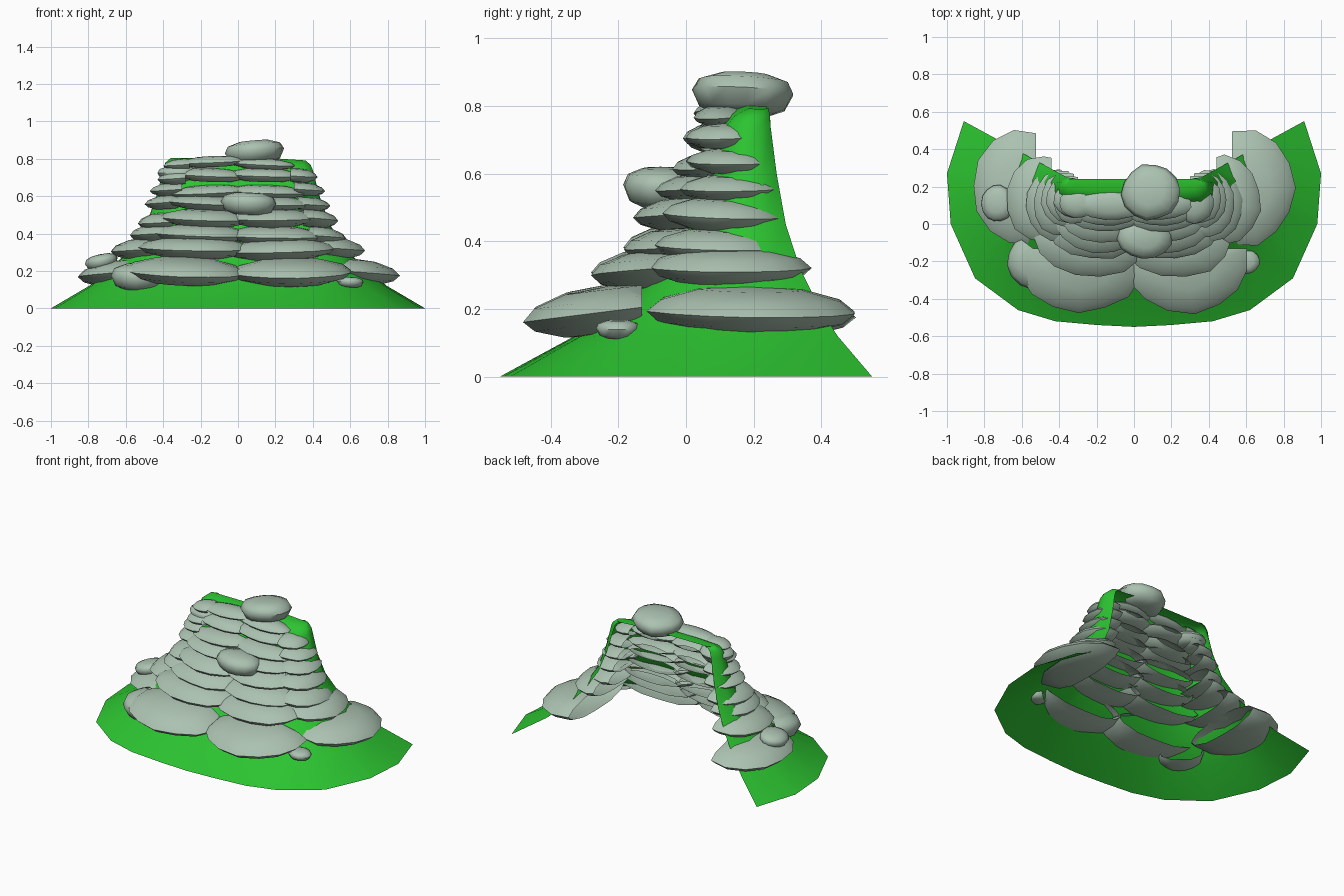
import bpy, bmesh, math, random
from mathutils import Matrix, Vector

if "Cube" in bpy.data.objects:
    bpy.data.objects.remove(bpy.data.objects["Cube"])

random.seed(4)


def paint(name, rgb):
    mat = bpy.data.materials.new(name)
    mat.diffuse_color = (*rgb, 1)
    mat.use_nodes = True
    mat.node_tree.nodes["Principled BSDF"].inputs["Base Color"].default_value = mat.diffuse_color
    return mat


green = paint("grass_green", (.025, .55, .03))
stone = paint("mossy_stone", (.41, .54, .44))


def finish(bm, name, angle, mat):
    me = bpy.data.meshes.new(name)
    bm.to_mesh(me)
    bm.free()
    me.materials.append(mat)
    me.shade_smooth()
    me.set_sharp_from_angle(angle=math.radians(angle))
    ob = bpy.data.objects.new(name, me)
    bpy.context.collection.objects.link(ob)
    return ob


def mirrored(half):
    return [(-x, y) for x, y in half] + [(x, y) for x, y in half[-2::-1]]


# Grassy mound: open-backed shell lofted from a wide foot to a narrow crest
foot = mirrored([(.91, .55), (1, .27), (.98, 0), (.85, -.29), (.62, -.46),
                 (.42, -.52), (.2, -.54), (0, -.55)])
crest = mirrored([(.36, .25), (.40, .22), (.40, .16), (.36, .12), (.28, .11),
                  (.2, .10), (.1, .10), (0, .10)])
levels = [(0, 0), (.12, .34), (.21, .53), (.32, .71), (.45, .85), (.6, .94), (.74, 1)]
bm = bmesh.new()
rings = []
for z, f in levels:
    rings.append([bm.verts.new((a[0] + (b[0] - a[0]) * f, a[1] + (b[1] - a[1]) * f, z))
                  for a, b in zip(foot, crest)])
# rounded crest rolling back to a straight rear edge, drooping at the right end
for z, t, s in [(.78, .2, .97), (.803, .55, .90), (.8, 1, .84)]:
    rings.append([bm.verts.new((x * s, y + (.24 - y) * t, z - .06 * max(0, x - .2)))
                  for x, y in crest])
for r0, r1 in zip(rings, rings[1:]):
    for i in range(len(r0) - 1):
        bm.faces.new((r0[i], r0[i + 1], r1[i + 1], r1[i]))
bm.normal_update()
if sum(f.normal.z * f.calc_area() for f in bm.faces) < 0:
    bmesh.ops.reverse_faces(bm, faces=bm.faces[:])
finish(bm, "grass_mound", 60, green)

SLAB = [(.55, -.44), (.88, -.24), (1, -.02), (.86, .22), (.5, .43)]
BOULDER = [(.5, -.5), (.84, -.34), (1, .05), (.88, .32), (.5, .47)]


def rock(name, loc, size, profile, tilt=(0, 0), cut=None, depth=0, segs=14):
    """Lathed stone; the side buried in the mound can be sliced off."""
    bm = bmesh.new()
    turn = random.uniform(0, 1)
    wob = [random.uniform(.96, 1.03) for _ in range(segs)]
    rows = []
    for r, z in profile:
        rows.append([bm.verts.new((r * wob[i] * math.cos(turn + i * math.tau / segs),
                                   r * wob[i] * math.sin(turn + i * math.tau / segs), z))
                     for i in range(segs)])
    low = bm.verts.new((0, 0, -.5))
    top = bm.verts.new((0, 0, .5))
    for i in range(segs):
        j = (i + 1) % segs
        for a, b in zip(rows, rows[1:]):
            bm.faces.new((a[i], a[j], b[j], b[i]))
        bm.faces.new((low, rows[0][j], rows[0][i]))
        bm.faces.new((top, rows[-1][i], rows[-1][j]))
    m = (Matrix.Translation(loc) @ Matrix.Rotation(math.radians(tilt[0]), 4, 'X')
         @ Matrix.Rotation(math.radians(tilt[1]), 4, 'Y') @ Matrix.Diagonal((*size, 1)))
    bm.transform(m)
    if cut:
        n = Vector(cut)
        bmesh.ops.bisect_plane(bm, geom=bm.verts[:] + bm.edges[:] + bm.faces[:],
                               plane_co=Vector(loc) - n * depth, plane_no=n,
                               clear_inner=True)
    return finish(bm, name, 55, stone)


# Stone ledges: z, height, half width, side rx, side ry, side y, front y, front ry
ledges = [
    (.195, .145, .865, .27, .31, .19, -.22, .26),
    (.315, .12, .68, .20, .24, .13, -.08, .21),
    (.395, .105, .58, .16, .19, .10, -.02, .17),
    (.475, .10, .54, .15, .18, .11, .01, .17),
    (.56, .08, .50, .14, .15, .13, .04, .14),
    (.63, .075, .47, .13, .13, .13, .07, .11),
    (.705, .075, .43, .11, .11, .11, .09, .10),
    (.78, .06, .40, .10, .08, .11, .10, .08),
]
for k, (z, h, w, rx, ry, ys, yf, rf) in enumerate(ledges, 1):
    for s, side in ((-1, "left"), (1, "right")):
        if k < 8 or s < 0:
            rock(f"ledge_{k}_{side}", (s * (w - rx), ys, z + random.uniform(-.01, .01)),
                 (rx, ry, h), SLAB, (random.uniform(-2, 2), s * 4),
                 (s, 0, 0), .07 if k == 1 else .04)
        rx_f = w * (.38 if k == 1 else .45)
        tilt = 7 if k == 1 else 4
        rock(f"ledge_{k}_front_{side}", (s * w * .33, yf, z + random.uniform(-.01, .01)),
             (rx_f, rf, h), SLAB, (tilt, random.uniform(-3, 3)), (0, -1, 0), .09)

# Loose boulders; those resting against the mound are trimmed where buried
for name, loc, size, tilt, cut in [
    ("summit_boulder", (.09, .17, .836), (.157, .15, .125), (-3, -5), None),
    ("front_boulder", (.06, -.07, .56), (.15, .12, .12), (0, 3), None),
    ("upper_left_boulder", (-.32, .13, .72), (.11, .10, .08), (0, 0), None),
    ("lower_left_boulder", (-.73, .11, .25), (.09, .10, .08), (0, -12), None),
    ("foot_left_boulder", (-.53, -.20, .17), (.15, .15, .14), (6, 0), (-.6, -.8, 0)),
    ("foot_right_boulder", (.60, -.20, .14), (.075, .065, .055), (0, 3), (.6, -.8, 0)),
    ("small_right_stone", (.36, .07, .505), (.06, .06, .04), (0, 0), None),
]:
    rock(name, loc, size, BOULDER, tilt, cut, .05)
